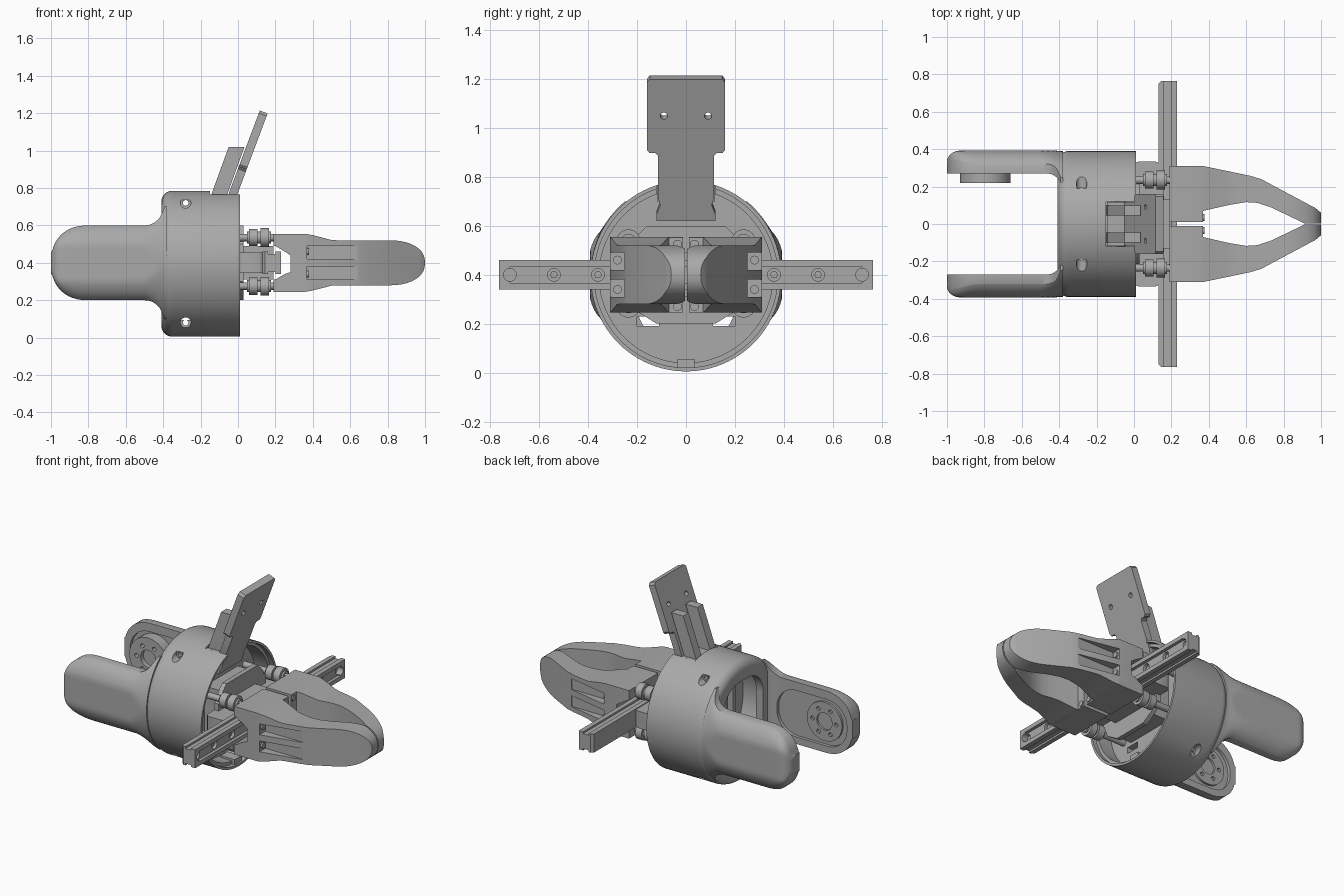
import bpy, bmesh
from math import sin, cos, pi, sqrt, radians
from mathutils import Vector, Matrix

if "Cube" in bpy.data.objects:
    bpy.data.objects.remove(bpy.data.objects["Cube"])

grey = bpy.data.materials.new("matte grey")
grey.use_nodes = True
grey.diffuse_color = (0.4, 0.4, 0.4, 1)
grey.node_tree.nodes["Principled BSDF"].inputs["Base Color"].default_value = (0.4, 0.4, 0.4, 1)

ZC = 0.395   # height of the main axis
SIDES = (-1, 1)


def make(name, bm):
    bmesh.ops.remove_doubles(bm, verts=bm.verts, dist=1e-5)
    bmesh.ops.recalc_face_normals(bm, faces=bm.faces)
    me = bpy.data.meshes.new(name)
    bm.to_mesh(me)
    bm.free()
    me.materials.append(grey)
    ob = bpy.data.objects.new(name, me)
    bpy.context.collection.objects.link(ob)
    return ob


def prism(name, pts, axis, a, b):
    """Extrude a 2D outline along an axis; pts are the other two coordinates in xyz order."""
    bm = bmesh.new()

    def place(p, d):
        c = list(p)
        c.insert("xyz".index(axis), d)
        return bm.verts.new(c)
    lo, hi = [[place(p, d) for p in pts] for d in (a, b)]
    n = len(pts)
    bm.faces.new(lo)
    bm.faces.new(hi)
    for i in range(n):
        bm.faces.new((lo[i], lo[(i + 1) % n], hi[(i + 1) % n], hi[i]))
    return make(name, bm)


def box(name, x0, x1, y0, y1, z0, z1):
    return prism(name, [(x0, y0), (x1, y0), (x1, y1), (x0, y1)], "z", z0, z1)


def rounded(u0, u1, v0, v1, r, n=8):
    out = []
    corners = ((u1 - r, v1 - r), (u0 + r, v1 - r), (u0 + r, v0 + r), (u1 - r, v0 + r))
    for k, (u, v) in enumerate(corners):
        for i in range(n + 1):
            t = (k + i / n) * pi / 2
            out.append((u + r * cos(t), v + r * sin(t)))
    return out


def rod(name, axis, u, v, r, a, b, n=32):
    pts = [(u + r * cos(2 * pi * i / n), v + r * sin(2 * pi * i / n)) for i in range(n)]
    return prism(name, pts, axis, a, b)


def combine(ob, others, op="DIFFERENCE"):
    bpy.context.view_layer.objects.active = ob
    for o in others:
        m = ob.modifiers.new("cut", "BOOLEAN")
        m.operation, m.object, m.solver = op, o, "EXACT"
        bpy.ops.object.modifier_apply(modifier=m.name)
        bpy.data.objects.remove(o)
    return ob


# Main housing: hollow drum with a rounded rear edge
bm = bmesh.new()
rear = [(-0.35 - 0.06 * cos(i * pi / 16), 0.33 + 0.06 * sin(i * pi / 16)) for i in range(9)]
profile = [(-0.41, 0)] + rear + [(0.01, 0.39), (0.01, 0.375), (-0.02, 0.375),
                                 (-0.02, 0.355), (-0.36, 0.355), (-0.36, 0)]
vs = [bm.verts.new((x, 0, ZC + r)) for x, r in profile]
es = [bm.edges.new(p) for p in zip(vs, vs[1:])]
bmesh.ops.spin(bm, geom=vs + es, cent=(0, 0, ZC), axis=(1, 0, 0), angle=2 * pi, steps=96)
housing = make("housing", bm)
cuts = [prism("cut", rounded(-0.2, 0.2, ZC - 0.27, ZC + 0.27, 0.15), "x", -0.5, -0.3),
        box("cut", -0.15, 0.05, -0.12, 0.12, 0.6, 0.9)]
for z in (0.08, 0.72):
    cuts.append(rod("cut", "y", -0.28, z, 0.015, -0.5, 0.5))
    for s in SIDES:
        cuts.append(rod("cut", "y", -0.28, z, 0.028, s * 0.19, s * 0.5))
combine(housing, cuts)
box("housing_key", -0.1, 0.0, -0.035, 0.035, 0.02, 0.055)

# Internal bulkhead with slots and rear ribs
bulkhead = rod("bulkhead", "x", 0, ZC, 0.357, -0.16, -0.12, 64)
combine(bulkhead, [box("cut", -0.2, 0, min(s * 0.11, s * 0.2), max(s * 0.11, s * 0.2), 0.19, 0.23)
                   for s in SIDES])
for i in range(5):
    y = (i - 2) * 0.075
    box("bulkhead_rib", -0.24, -0.15, y - 0.012, y + 0.012, 0.24, 0.55)


# Rear fork arms: lofted sections that flare into the drum
def arm(side):
    bm = bmesh.new()
    stations = [-1 + 0.2 * (i / 16) ** 2 for i in range(17)]
    stations += [-0.65, -0.5] + [-0.5 + 0.012 * i for i in range(1, 11)]
    rings = []
    n = 24
    for x in stations:
        t = min(1, (x + 1) / 0.2)
        h = max(0.06, 0.2 * (1 - (1 - t) ** 2.3) ** (1 / 2.3))
        f = min(1, max(0, (x + 0.5) / 0.1))
        h += 0.1 * (1 - sqrt(1 - f * f))
        u = min(1, (x + 1) / 0.07)
        end = 0.06 * (1 - sqrt(1 - (1 - u) ** 2))
        inner = 0.27 - 0.07 * max(0, (x + 0.48) / 0.1) ** 3
        outs, ins = [], []
        for k in range(n + 1):
            w = sin((k / n - 0.5) * pi)
            z = w * h
            y = min(0.392, sqrt(0.39 ** 2 - z * z) + 0.015 * (1 - f))
            y -= end + 0.03 * (1 - f) * abs(w) ** 8
            outs.append(bm.verts.new((x, side * y, ZC + 0.005 + z)))
            ins.append(bm.verts.new((x, side * min(inner, y - 0.02), ZC + 0.005 + z)))
        rings.append(outs + ins[::-1])
    for a, b in zip(rings, rings[1:]):
        for i in range(len(a)):
            j = (i + 1) % len(a)
            bm.faces.new((a[i], a[j], b[j], b[i]))
    bm.faces.new(rings[0])
    bm.faces.new(rings[-1])
    ob = make("fork_arm_" + ("back" if side > 0 else "front"), bm)
    recess = prism("cut", rounded(-0.96, -0.46, ZC - 0.15, ZC + 0.15, 0.14), "y", side * 0.2, side * 0.29)
    return combine(ob, [recess])


for s in SIDES:
    arm(s)


# Joint discs on the inner arm faces, with a ring of screw holes
def joint(name, r, y0, y1, floor):
    disc = rod(name, "y", -0.795, ZC, r, y0, y1, 48)
    cuts = [rod("cut", "y", -0.795, ZC, 0.055, y0 - (y0 > 0) * 0.02, floor)] if y0 > 0 else \
        [rod("cut", "y", -0.795, ZC, 0.055, floor, y1 + 0.02)]
    for i in range(6):
        a = i * pi / 3
        lo, hi = (y0 - 0.02, floor) if y0 > 0 else (floor, y1 + 0.02)
        cuts.append(rod("cut", "y", -0.795 + 0.085 * cos(a), ZC + 0.085 * sin(a), 0.013, lo, hi, 16))
    combine(disc, cuts)


joint("joint_boss", 0.135, 0.22, 0.3, 0.25)
joint("joint_socket", 0.125, -0.3, -0.276, -0.292)

# Leaning bracket plate with two screw holes and rear ribs
half = [(0.12, 0), (0.12, 0.03), (0.105, 0.07), (0.115, 0.1), (0.115, 0.285), (0.125, 0.297),
        (0.15, 0.297), (0.16, 0.31), (0.16, 0.603), (0.148, 0.618)]
plate = prism("bracket_plate", half + [(-y, z) for y, z in half[::-1]], "x", -0.045, 0)
combine(plate, [rod("cut", "x", s * 0.09, 0.458, 0.015, -0.1, 0.1) for s in SIDES])
plate.data.transform(Matrix.Translation((-0.058, 0, 0.62)) @ Matrix.Rotation(radians(20.5), 4, "Y"))
for s in SIDES:
    prism("bracket_rib", [(-0.15, 0.745), (-0.05, 1.02), (0.035, 1.02), (-0.065, 0.745)],
          "y", s * 0.045, s * 0.1)
box("bracket_foot", -0.145, -0.05, -0.118, 0.118, 0.7, 0.765)

# Actuator mount between drum and rail
plate_half = [(0.12, 0.2), (0.2, 0.25), (0.24, 0.3), (0.24, 0.5), (0.19, 0.57), (0.16, 0.6)]
prism("mount_plate", plate_half + [(-y, z) for y, z in plate_half[::-1]], "x", 0.0, 0.03)
box("actuator_body", -0.13, 0.01, -0.17, 0.17, 0.25, 0.55)
box("actuator_nose", 0.02, 0.19, -0.13, 0.13, 0.31, 0.49)
prism("rail_mount", rounded(0.0, 0.14, -0.335, 0.335, 0.03, 3), "z", 0.345, 0.455)

# Cross rail with a channel, end blocks and bolt holes
rail = prism("cross_rail", [(0.13, -0.75), (0.145, -0.765), (0.23, -0.765), (0.23, 0.765),
                            (0.145, 0.765), (0.13, 0.75)], "z", 0.34, 0.46)
cuts = [box("cut", 0.21, 0.3, -0.72, 0.72, 0.367, 0.433)]
for s in SIDES:
    for y in (0.36, 0.54, 0.72):
        cuts.append(rod("cut", "x", s * y, 0.4, 0.026, 0.19, 0.3))
    for z in (0.34, 0.46):
        cuts.append(box("cut", 0.16, 0.2, -0.8, 0.8, z - 0.012, z + 0.012))
combine(rail, cuts)
for s in SIDES:
    for y in (0.36, 0.54):
        rod("rail_bolt", "x", s * y, 0.4, 0.016, 0.18, 0.2, 6)

# Guide rollers on short shafts
for s in SIDES:
    for z in (0.275, 0.535):
        y = s * 0.235
        rod("roller_shaft", "x", y, z, 0.02, -0.13, 0.2)
        for x, r in ((0.06, 0.046), (0.12, 0.05)):
            rod("roller", "x", y, z, r, x, x + 0.045)
            rod("roller_hub", "x", y, z, 0.032, x - 0.012, x + 0.057)

# Gripper fingers: plan outline intersected with the side outline
plan = [(0.19, 0.012), (0.37, 0.012), (0.37, 0.07), (0.5, 0.1), (0.6, 0.117), (0.66, 0.113),
        (0.73, 0.09), (0.91, 0.004), (1.0, 0.004), (1.0, 0.06), (0.97, 0.085), (0.68, 0.24),
        (0.62, 0.258), (0.37, 0.31), (0.19, 0.31)]
upper = [(0.19, 0.155), (0.36, 0.155), (0.4, 0.148), (0.5, 0.122), (0.54, 0.12)]
upper += [(0.82 + 0.18 * sin(i * pi / 20), 0.12 * cos(i * pi / 20) ** 0.85) for i in range(10)]
side_outline = [(x, 0.4 + z) for x, z in upper] + [(1.0, 0.4)] + [(x, 0.4 - z) for x, z in upper[::-1]]
notch = [(0.1, 0.31), (0.2, 0.31), (0.25, 0.34), (0.28, 0.35), (0.28, 0.44), (0.25, 0.46),
         (0.2, 0.49), (0.1, 0.49)]
for s in SIDES:
    finger = prism("finger_" + ("back" if s > 0 else "front"), [(x, s * y) for x, y in plan], "z", 0.2, 0.6)
    combine(finger, [prism("cut", side_outline, "y", -0.5, 0.5)], "INTERSECT")
    cuts = [prism("cut", notch, "y", s * -0.1, s * 0.5)]
    for z in (0.345, 0.455):
        cuts.append(box("cut", 0.37, 0.64, *sorted((s * 0.25, s * 0.4)), z - 0.035, z + 0.035))
    combine(finger, cuts)
    for z in (0.34, 0.46):
        rod("pocket_screw", "x", s * 0.28, z, 0.018, 0.36, 0.38, 16)
    for z in (0.27, 0.525):
        rod("palm_screw", "x", s * 0.035, z, 0.018, 0.36, 0.378, 16)

# Smooth curved surfaces, keep hard edges
bpy.ops.object.select_all(action="DESELECT")
for ob in bpy.context.collection.objects:
    if ob.type == "MESH" and ob.data.materials and ob.data.materials[0] == grey:
        ob.select_set(True)
        bpy.context.view_layer.objects.active = ob
bpy.ops.object.shade_smooth_by_angle(angle=radians(32))
